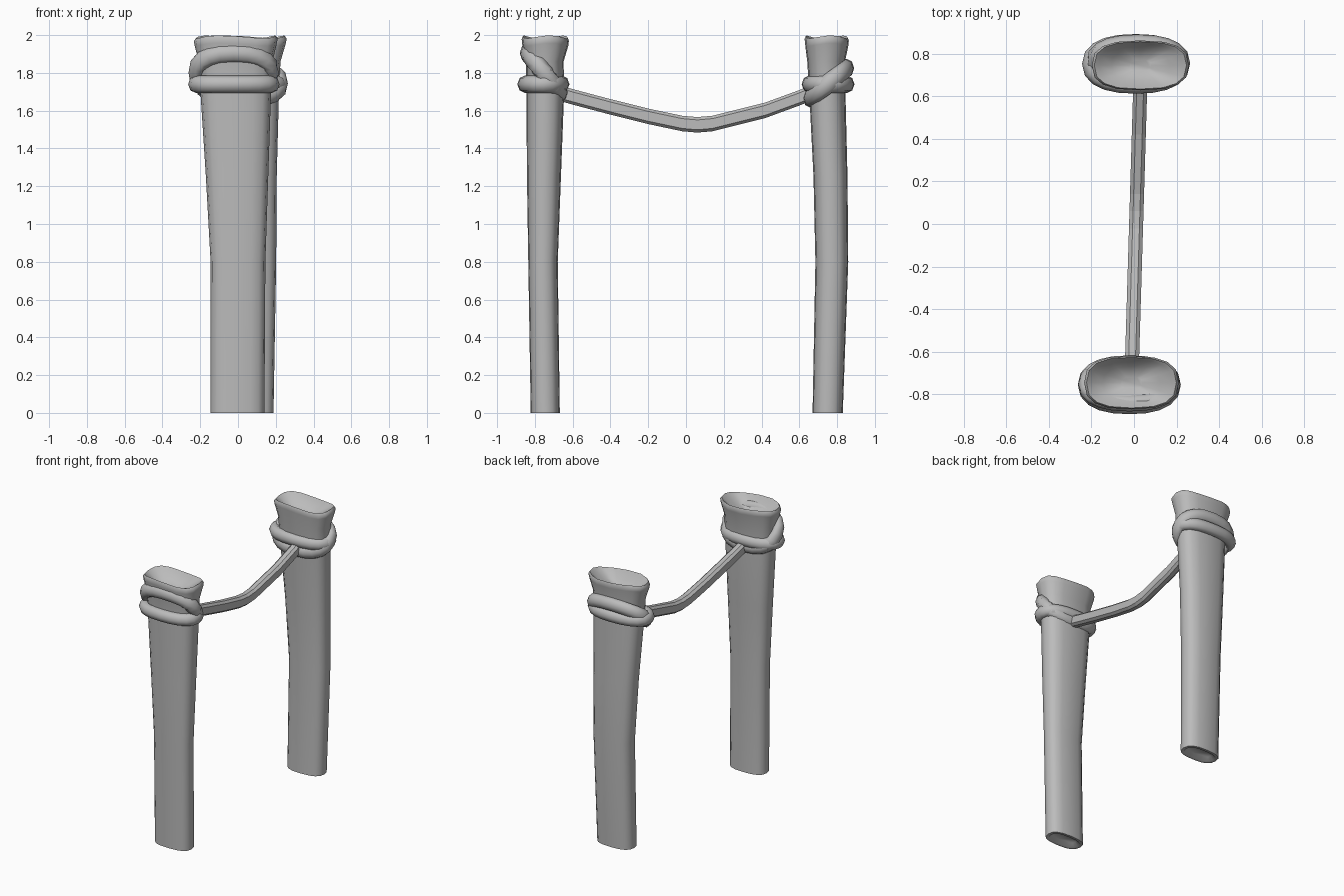
import bpy, bmesh
from math import sin, cos, pi, radians, copysign
from mathutils import Vector

if "Cube" in bpy.data.objects:
    bpy.data.objects.remove(bpy.data.objects["Cube"])

grey = bpy.data.materials.new("plain_grey")
grey.use_nodes = True
grey.diffuse_color = (0.5, 0.5, 0.5, 1)
grey.node_tree.nodes["Principled BSDF"].inputs["Base Color"].default_value = (0.5, 0.5, 0.5, 1)


def oval(cx, cy, rx, ry, count, power=0.75):
    """Points round a slightly squared oval."""
    points = []
    for i in range(count):
        a = 2 * pi * i / count
        c, s = cos(a), sin(a)
        points.append((cx + rx * copysign(abs(c) ** power, c),
                       cy + ry * copysign(abs(s) ** power, s)))
    return points


def loft(name, rings, loop=False, smooth=None):
    """Skin a list of equal rings; close it as a loop or cap both ends."""
    bm = bmesh.new()
    rows = [[bm.verts.new(p) for p in ring] for ring in rings]
    n = len(rows[0])
    pairs = list(zip(rows, rows[1:])) + ([(rows[-1], rows[0])] if loop else [])
    for a, b in pairs:
        for i in range(n):
            j = (i + 1) % n
            bm.faces.new((a[i], a[j], b[j], b[i]))
    if not loop:
        bm.faces.new(rows[0][::-1])
        bm.faces.new(rows[-1])
    bmesh.ops.recalc_face_normals(bm, faces=bm.faces)
    mesh = bpy.data.meshes.new(name)
    bm.to_mesh(mesh)
    bm.free()
    mesh.materials.append(grey)
    obj = bpy.data.objects.new(name, mesh)
    bpy.context.collection.objects.link(obj)
    if smooth:
        bpy.ops.object.select_all(action="DESELECT")
        obj.select_set(True)
        bpy.context.view_layer.objects.active = obj
        bpy.ops.object.shade_smooth_by_angle(angle=radians(smooth))
    return obj


def post(name, sections, rim):
    """Flattened post: (z, centre x, centre y, half x, half y), with a hollow top."""
    rings = []
    z, cx, cy, rx, ry = sections[0]
    # recessed foot
    rings.append([(x, y, z + 0.025) for x, y in oval(cx, cy, rx * 0.68, ry * 0.5, 16)])
    rings.append([(x, y, z) for x, y in oval(cx, cy, rx * 0.85, ry * 0.75, 16)])
    for z, cx, cy, rx, ry in sections:
        rings.append([(x, y, z) for x, y in oval(cx, cy, rx, ry, 16)])
    # uneven rolled lip, then the bowl inside it
    cx, cy, rx, ry = rim
    for z, scale in ((1.95, 0.98), (1.975, 1), (1.99, 0.95), (1.975, 0.86), (1.93, 0.6), (1.9, 0.22)):
        rings.append([(x, y, z + 0.008 * sin(3 * i * pi / 8 + 1))
                      for i, (x, y) in enumerate(oval(cx, cy, rx * scale, ry * scale, 16))])
    return loft(name, rings, smooth=60)


def wrap(name, cx, cy, rx, ry, z, tilt, thick):
    """Thick loop round a post; tilt is the rise from the centre to the front or back."""
    path = [Vector((x, y, z + tilt * (y - cy) / ry)) for x, y in oval(cx, cy, rx, ry, 20, 0.85)]
    rings = []
    for i, p in enumerate(path):
        along = (path[(i + 1) % len(path)] - path[i - 1]).normalized()
        out = along.cross(Vector((0, 0, 1))).normalized()
        up = out.cross(along)
        rings.append([p + out * 0.04 * cos(a * pi / 4) + up * thick * sin(a * pi / 4)
                      for a in range(8)])
    return loft(name, rings, loop=True, smooth=60)


# Posts
post("front_post", [(0, -0.003, -0.745, 0.143, 0.077), (0.8, 0, -0.757, 0.145, 0.078),
                    (1.25, -0.005, -0.752, 0.165, 0.09), (1.7, -0.012, -0.745, 0.187, 0.1),
                    (1.86, -0.012, -0.748, 0.195, 0.1)], (-0.012, -0.745, 0.222, 0.125))
post("back_post", [(0, 0.045, 0.75, 0.143, 0.08), (0.8, 0.052, 0.772, 0.15, 0.087),
                   (1.25, 0.04, 0.765, 0.165, 0.09), (1.7, 0.03, 0.748, 0.187, 0.096),
                   (1.86, 0.03, 0.742, 0.195, 0.1)], (0.03, 0.745, 0.228, 0.117))

# Loops tied round the posts
wrap("front_level_loop", -0.022, -0.755, 0.202, 0.098, 1.74, 0, 0.046)
wrap("front_tilted_loop", -0.022, -0.752, 0.2, 0.088, 1.8, -0.105, 0.05)
wrap("back_level_loop", 0.008, 0.752, 0.212, 0.1, 1.74, 0, 0.046)
wrap("back_tilted_loop", 0.018, 0.755, 0.206, 0.095, 1.745, 0.08, 0.05)

# Sagging rope with chamfered edges
sag = [(-0.66, 1.69), (-0.6, 1.673), (-0.4, 1.62), (-0.2, 1.57), (-0.02, 1.532), (0.06, 1.525),
       (0.14, 1.532), (0.42, 1.602), (0.6, 1.668), (0.68, 1.7)]
corner = [(0.033, 0.026), (0.016, 0.041)]
section = corner + [(-u, v) for u, v in corner[::-1]]
section += [(-u, -v) for u, v in section]
loft("hanging_rope", [[(0.01 + 0.03 * y + u, y, z + v) for u, v in section] for y, z in sag])
